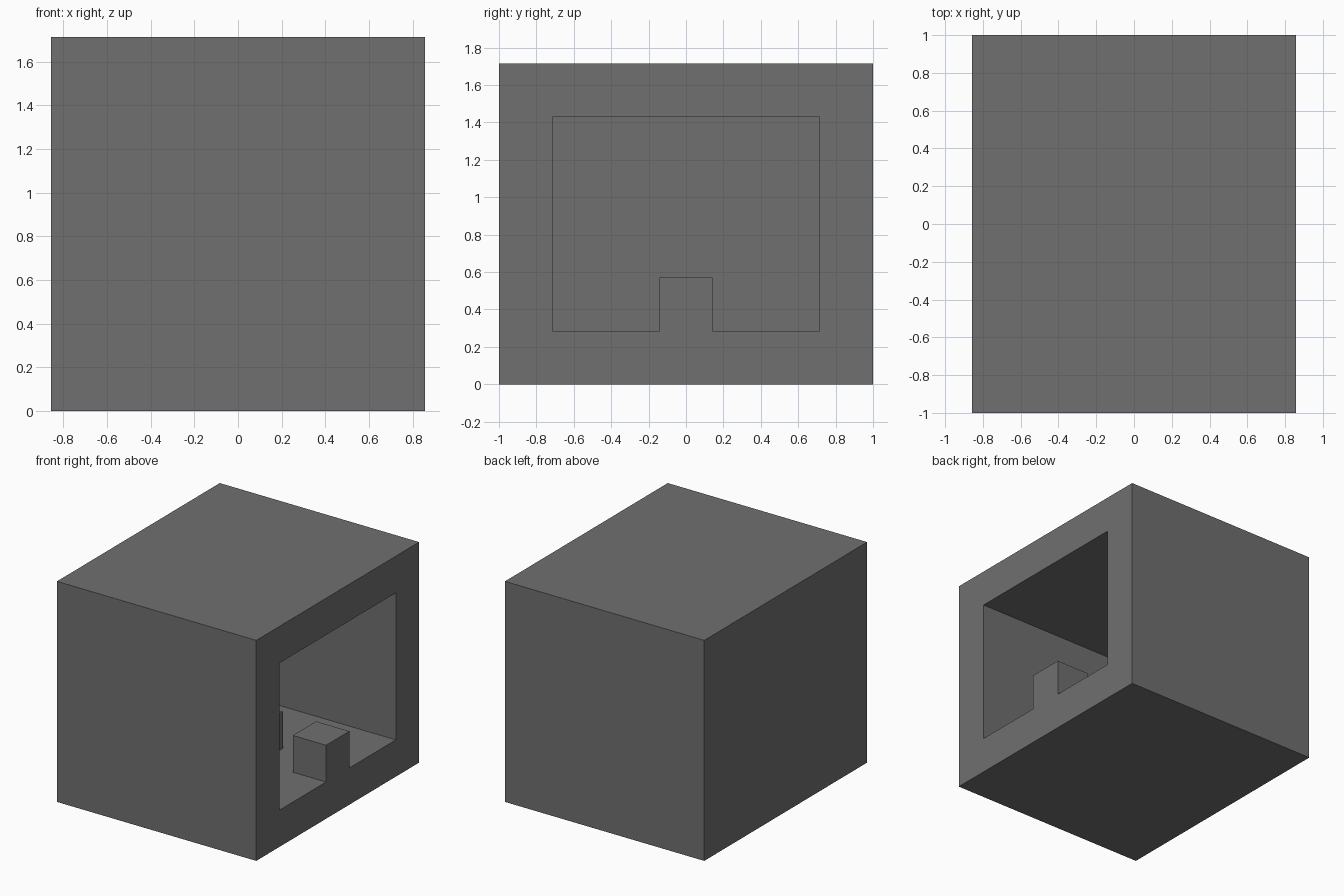
import bpy
import bmesh
from mathutils import Matrix, Vector

cube = bpy.data.objects.get("Cube")
if cube:
    bpy.data.objects.remove(cube, do_unlink=True)

U = 2 / 7                      # grid unit: wall thickness and block size
SIZE = Vector((6, 7, 6)) * U   # outer box
FRONT_X = SIZE.x / 2           # plane of the opening

grey = bpy.data.materials.new("plain_grey")
grey.use_nodes = True
colour = (0.16, 0.16, 0.16, 1)
grey.diffuse_color = colour
grey.node_tree.nodes["Principled BSDF"].inputs["Base Color"].default_value = colour


def new_box(size, centre):
    bm = bmesh.new()
    bmesh.ops.create_cube(bm, size=1, matrix=Matrix.Translation(centre) @ Matrix.Diagonal((*size, 1)))
    return bm


def finish(bm, name):
    bmesh.ops.recalc_face_normals(bm, faces=bm.faces)
    mesh = bpy.data.meshes.new(name)
    bm.to_mesh(mesh)
    bm.free()
    mesh.materials.append(grey)
    obj = bpy.data.objects.new(name, mesh)
    bpy.context.collection.objects.link(obj)
    return obj


# Hollow room: inset the open side, then push it in up to the far wall
bm = new_box(SIZE, (0, 0, SIZE.z / 2))
bm.normal_update()
opening = max(bm.faces, key=lambda f: f.normal.x)
bmesh.ops.inset_region(bm, faces=[opening], thickness=U, use_even_offset=True)
pushed = bmesh.ops.extrude_discrete_faces(bm, faces=[opening])["faces"]
bmesh.ops.translate(bm, verts=pushed[0].verts, vec=(U - SIZE.x, 0, 0))
finish(bm, "room_shell")

# Row of floor blocks, one unit apart, the first flush with the opening
for i, name in enumerate(("outer_block", "middle_block", "inner_block")):
    x = FRONT_X - (2 * i + 0.5) * U
    finish(new_box((U, U, U), (x, 0, 1.5 * U)), name)
